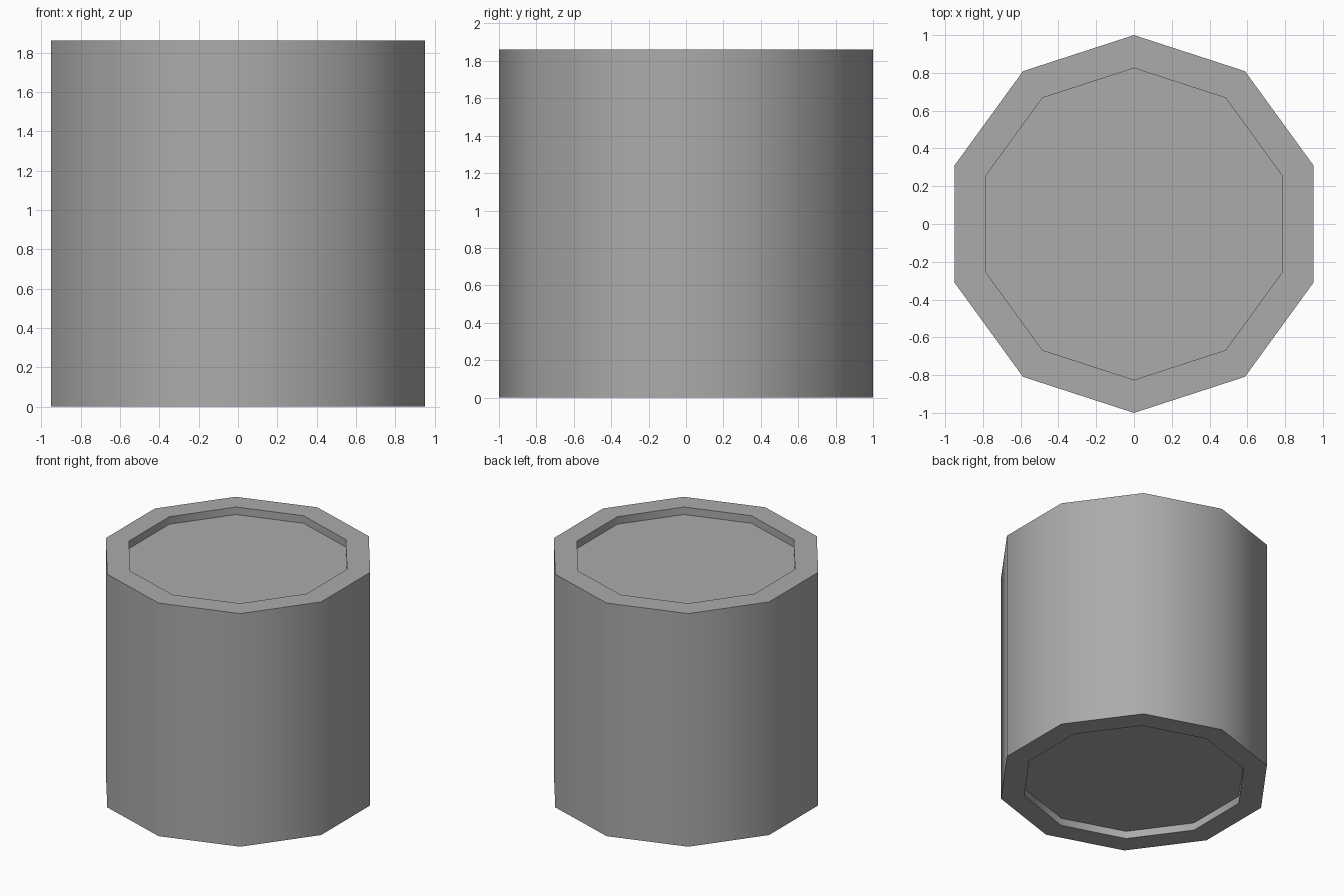
import bpy
import bmesh
import math

cube = bpy.data.objects.get("Cube")
if cube:
    bpy.data.objects.remove(cube, do_unlink=True)

SIDES = 10
HEIGHT = 1.86
RECESS = 0.06
OUTER, INNER = 1.0, 0.825

# Single grey material
grey = bpy.data.materials.new("grey")
grey.use_nodes = True
colour = (0.41, 0.41, 0.41, 1)
grey.diffuse_color = colour
grey.node_tree.nodes["Principled BSDF"].inputs["Base Color"].default_value = colour

bm = bmesh.new()


def ring(radius, z):
    """Ten-sided ring with corners on the y axis."""
    angles = [math.pi / 2 + 2 * math.pi * i / SIDES for i in range(SIDES)]
    return [bm.verts.new((radius * math.cos(a), radius * math.sin(a), z)) for a in angles]


# Drum: bottom recess, bottom rim, wall, top rim, top recess
profile = [(INNER, RECESS), (INNER, 0), (OUTER, 0),
           (OUTER, HEIGHT), (INNER, HEIGHT), (INNER, HEIGHT - RECESS)]
rings = [ring(r, z) for r, z in profile]
for low, high in zip(rings, rings[1:]):
    for i in range(SIDES):
        j = (i + 1) % SIDES
        bm.faces.new((low[i], low[j], high[j], high[i]))

# Recessed end panels
bm.faces.new(rings[0][::-1])
bm.faces.new(rings[-1])
bmesh.ops.recalc_face_normals(bm, faces=bm.faces)

mesh = bpy.data.meshes.new("drum")
bm.to_mesh(mesh)
bm.free()
mesh.materials.append(grey)
drum = bpy.data.objects.new("drum", mesh)
bpy.context.collection.objects.link(drum)

# Smooth walls, sharp rims
bpy.ops.object.select_all(action="DESELECT")
drum.select_set(True)
bpy.context.view_layer.objects.active = drum
bpy.ops.object.shade_smooth_by_angle(angle=math.radians(45))
